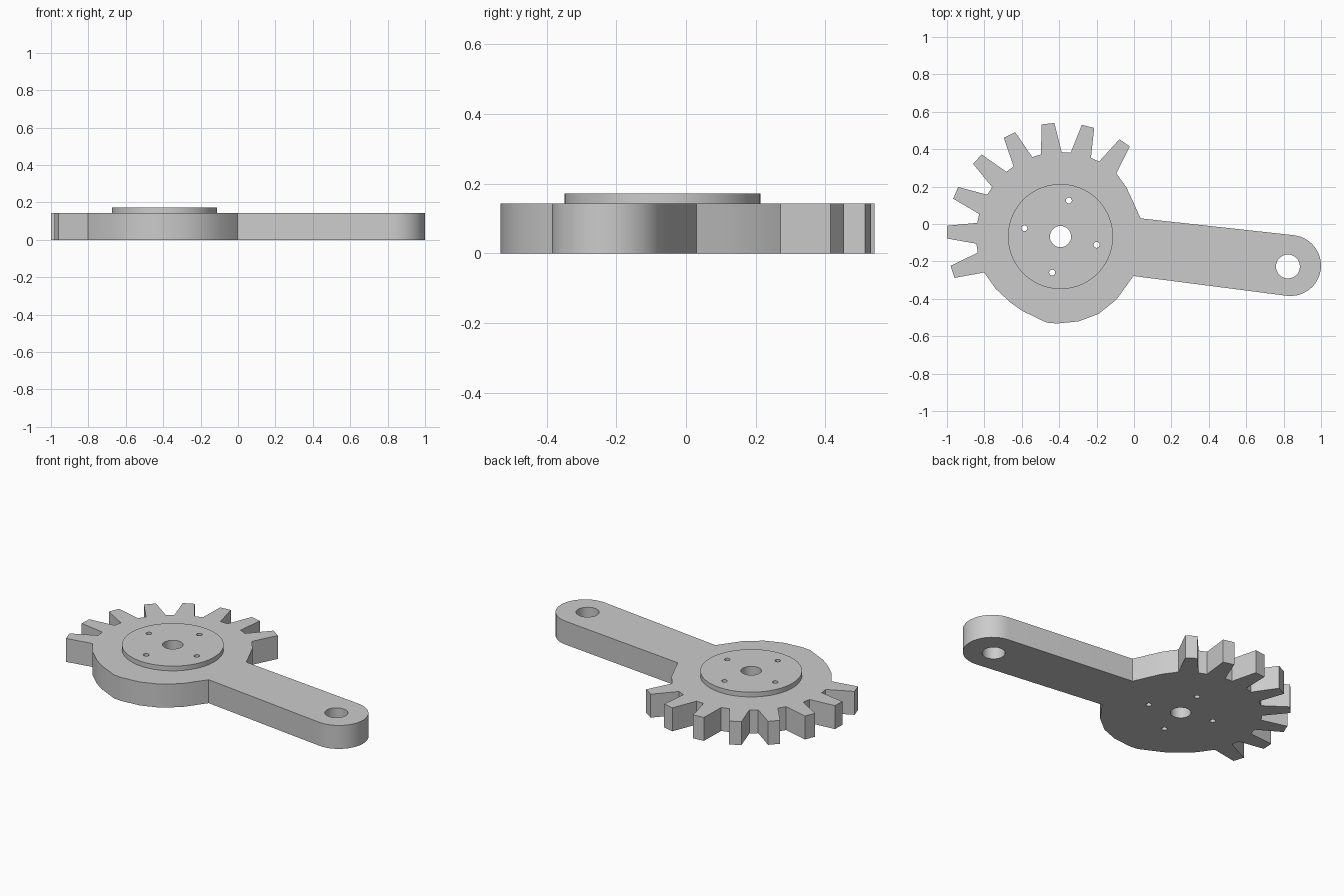
import bpy, bmesh, math

cube = bpy.data.objects.get("Cube")
if cube:
    bpy.data.objects.remove(cube, do_unlink=True)

HUB = (-0.393, -0.067)
THICK, TOP = 0.143, 0.172

grey = bpy.data.materials.new("plain_grey")
grey.use_nodes = True
grey.diffuse_color = (0.6, 0.6, 0.6, 1)
grey.node_tree.nodes["Principled BSDF"].inputs["Base Color"].default_value = (0.6, 0.6, 0.6, 1)


def polar(centre, radius, degrees):
    a = math.radians(degrees)
    return (centre[0] + radius * math.cos(a), centre[1] + radius * math.sin(a))


def arc(centre, radius, start, end, steps):
    return [polar(centre, radius, start + (end - start) * i / steps) for i in range(steps + 1)]


def circle(centre, radius, steps):
    return arc(centre, radius, 0, 360, steps)[:-1]


def extruded_plate(name, loops, z0, z1):
    """Fill an outline with holes and extrude it upward."""
    bm = bmesh.new()
    edges = []
    for loop in loops:
        verts = [bm.verts.new((x, y, z0)) for x, y in loop]
        edges += [bm.edges.new((v, verts[i - 1])) for i, v in enumerate(verts)]
    bmesh.ops.triangle_fill(bm, edges=edges, use_beauty=True, normal=(0, 0, 1))
    result = bmesh.ops.extrude_face_region(bm, geom=bm.faces[:], use_keep_orig=True)
    top = [v for v in result["geom"] if isinstance(v, bmesh.types.BMVert)]
    bmesh.ops.translate(bm, verts=top, vec=(0, 0, z1 - z0))
    bmesh.ops.recalc_face_normals(bm, faces=bm.faces[:])
    mesh = bpy.data.meshes.new(name)
    bm.to_mesh(mesh)
    bm.free()
    mesh.materials.append(grey)
    obj = bpy.data.objects.new(name, mesh)
    bpy.context.collection.objects.link(obj)
    bpy.ops.object.select_all(action="DESELECT")
    obj.select_set(True)
    bpy.context.view_layer.objects.active = obj
    bpy.ops.object.shade_smooth_by_angle(angle=math.radians(25))
    return obj


# Holes through the hub: central bore and four screw holes
hub_holes = [circle(HUB, 0.057, 32)]
hub_holes += [circle(polar(HUB, 0.198, 77 + 90 * k), 0.016, 16) for k in range(4)]
arm_hole = circle((0.823, -0.227), 0.064, 32)

# Outline, anticlockwise: arm end, upper hub edge, teeth, lower hub edge
outline = arc((0.837, -0.222), 0.163, -97, 83, 20)
outline += [(0.035, 0.03), (-0.003, 0.115), (-0.04, 0.195)]
for k in range(8):
    angle = 55.6 + 20.36 * k
    outline += [polar(HUB, r, angle + offset) for r, offset in
                ((0.451, -7.1), (0.608, -3.2), (0.608, 3.2), (0.451, 7.1))]
outline += [(-0.741, -0.345), (-0.66, -0.42), (-0.60, -0.463), (-0.468, -0.527),
            (-0.414, -0.532), (-0.297, -0.521), (-0.19, -0.481), (-0.094, -0.404),
            (-0.003, -0.278)]

extruded_plate("gear_arm", [outline, arm_hole] + hub_holes, 0, THICK)
extruded_plate("hub_boss", [circle(HUB, 0.281, 64)] + hub_holes, THICK, TOP)
